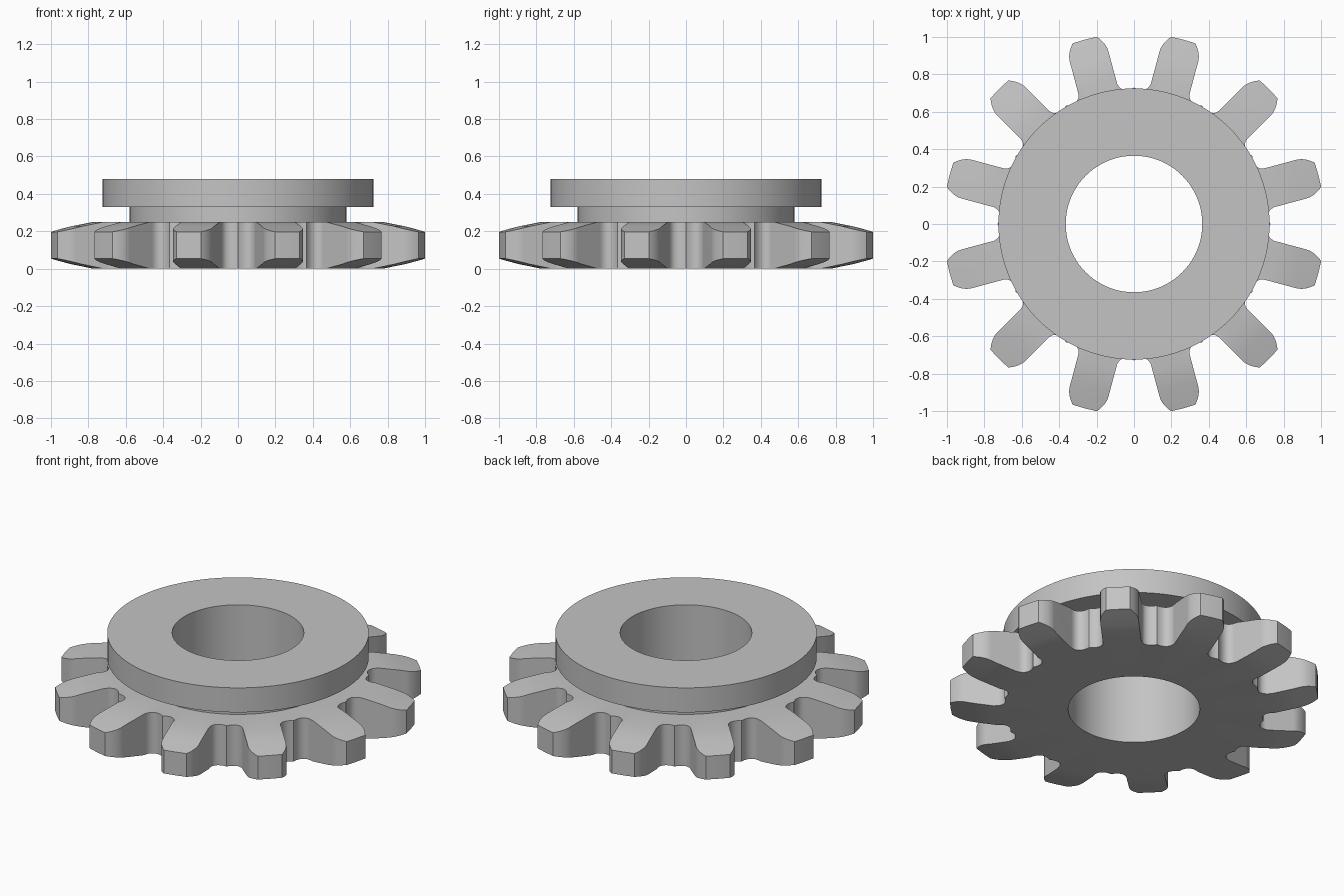
import bpy, bmesh, math

if "Cube" in bpy.data.objects:
    bpy.data.objects.remove(bpy.data.objects["Cube"], do_unlink=True)

TEETH = 12
HALF_STEP = math.pi / TEETH


def make_material(name, value):
    mat = bpy.data.materials.new(name)
    mat.use_nodes = True
    mat.diffuse_color = (value, value, value, 1)
    mat.node_tree.nodes["Principled BSDF"].inputs["Base Color"].default_value = (value, value, value, 1)
    return mat


def closed_solid(name, rings):
    """Join equal rings of points into a closed, ring-shaped solid."""
    bm = bmesh.new()
    grid = [[bm.verts.new(p) for p in ring] for ring in rings]
    n, m = len(grid), len(grid[0])
    for i in range(n):
        a, b = grid[i], grid[(i + 1) % n]
        for j in range(m):
            k = (j + 1) % m
            bm.faces.new((a[j], a[k], b[k], b[j]))
    bmesh.ops.recalc_face_normals(bm, faces=bm.faces)
    mesh = bpy.data.meshes.new(name)
    bm.to_mesh(mesh)
    bm.free()
    obj = bpy.data.objects.new(name, mesh)
    bpy.context.collection.objects.link(obj)
    return obj


def lathe(name, profile, segments):
    angles = [2 * math.pi * j / segments for j in range(segments)]
    return closed_solid(name, [[(r * math.cos(a), r * math.sin(a), z) for a in angles]
                               for r, z in profile])


def half_tooth():
    """(radial, sideways) points from the gap bottom to beyond the tip."""
    flank, gap_r = 0.107, 0.1106
    centre = 0.73 + gap_r
    pts = []
    for i in range(21):
        a = (math.pi / 2 - HALF_STEP) * i / 20
        # gap arc, turned from the gap axis into the tooth axis
        x, y = centre - gap_r * math.cos(a), -gap_r * math.sin(a)
        c, s = math.cos(HALF_STEP), math.sin(HALF_STEP)
        pts.append((x * c - y * s * -1, x * s + y * c))
    for i in range(13):
        t = i / 8
        pts.append((0.925 + 0.093 * t, flank - 0.04 * t * t))
    return pts


def gear_outline():
    half = half_tooth()
    tooth = [(r, -t) for r, t in half] + [(r, t) for r, t in reversed(half)][:-1]
    out = []
    for k in range(TEETH):
        a = (2 * k + 1) * HALF_STEP
        c, s = math.cos(a), math.sin(a)
        out += [(r * c - t * s, r * s + t * c) for r, t in tooth]
    return out


# Wheel body: bore, chamfered disc, neck and collar
sprocket = lathe("sprocket_wheel", [
    (0.365, 0), (0.78, 0), (0.90, 0.024), (1.02, 0.054),
    (1.02, 0.197), (0.90, 0.227), (0.78, 0.25),
    (0.58, 0.25), (0.58, 0.33), (0.725, 0.33), (0.725, 0.48), (0.365, 0.48)], 120)

# Cutter: everything outside the tooth outline, below the collar
outline = gear_outline()
outer = [(x * 1.3 / math.hypot(x, y), y * 1.3 / math.hypot(x, y)) for x, y in outline]
cutter = closed_solid("tooth_gap_cutter", [
    [(x, y, z) for x, y in loop]
    for loop, z in ((outline, -0.1), (outer, -0.1), (outer, 0.29), (outline, 0.29))])
cutter.hide_render = True

cut = sprocket.modifiers.new("tooth_gaps", 'BOOLEAN')
cut.operation = 'DIFFERENCE'
cut.solver = 'EXACT'
cut.object = cutter

bpy.ops.object.select_all(action='DESELECT')
bpy.context.view_layer.objects.active = sprocket
sprocket.select_set(True)
bpy.ops.object.modifier_apply(modifier=cut.name)
bpy.data.objects.remove(cutter, do_unlink=True)

# Finish
sprocket.data.materials.clear()
sprocket.data.materials.append(make_material("plain_grey_steel", 0.55))
bpy.ops.object.shade_smooth_by_angle(angle=math.radians(15))
weighted = sprocket.modifiers.new("even_shading", 'WEIGHTED_NORMAL')
weighted.keep_sharp = True
